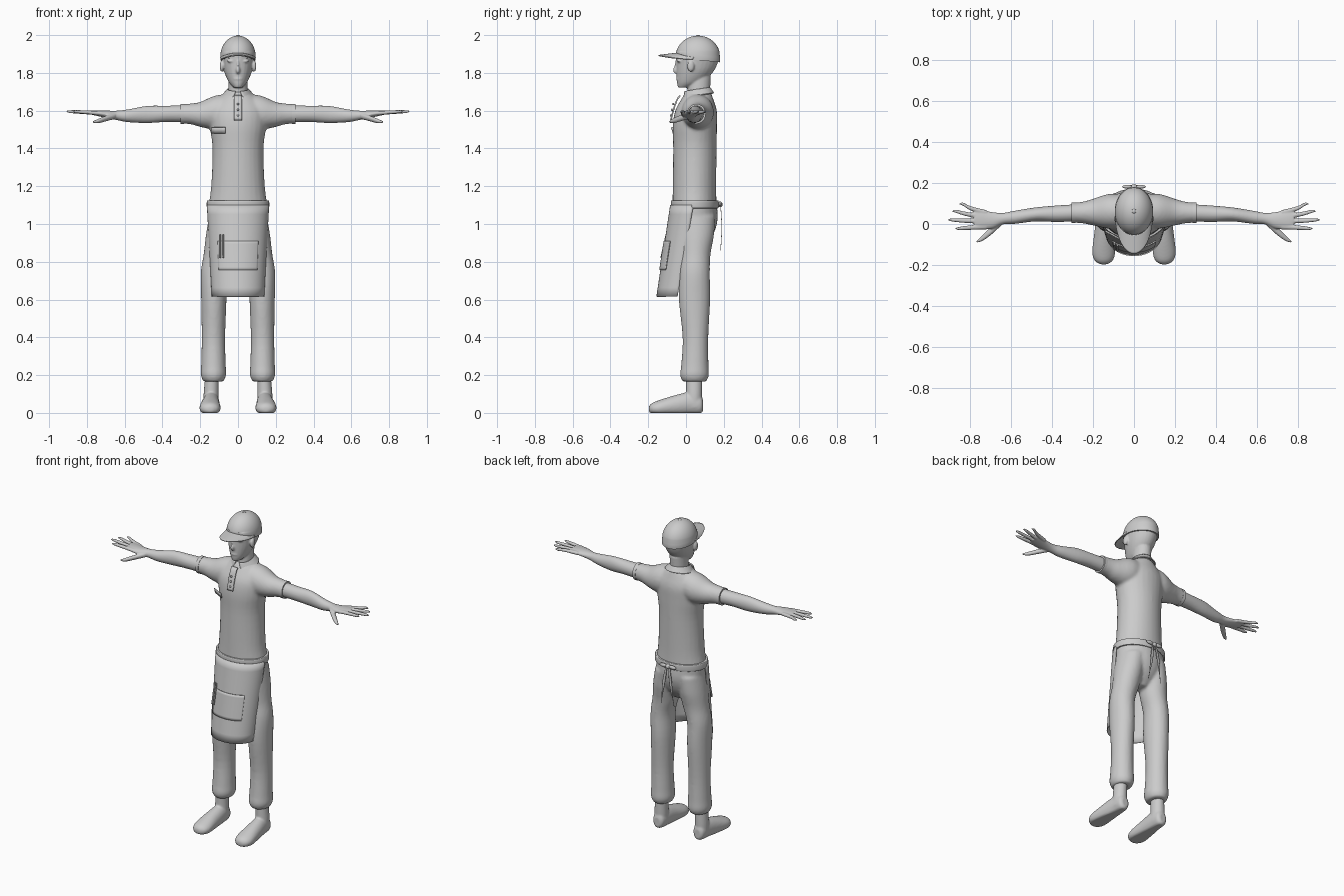
import bpy, bmesh
from math import sin, cos, pi
from mathutils import Vector, Matrix

if "Cube" in bpy.data.objects:
    bpy.data.objects.remove(bpy.data.objects["Cube"])

grey = bpy.data.materials.new("plain grey")
grey.use_nodes = True
COLOUR = (.6, .6, .6, 1)
grey.diffuse_color = COLOUR
grey.node_tree.nodes["Principled BSDF"].inputs["Base Color"].default_value = COLOUR


def finish(name, bm, voxel=0, thick=0):
    """Turn a bmesh into a smooth object, optionally fused or thickened."""
    bmesh.ops.recalc_face_normals(bm, faces=bm.faces)
    mesh = bpy.data.meshes.new(name)
    bm.to_mesh(mesh)
    bm.free()
    ob = bpy.data.objects.new(name, mesh)
    bpy.context.collection.objects.link(ob)
    mesh.materials.append(grey)
    if voxel:
        fuse = ob.modifiers.new("fuse", 'REMESH')
        fuse.mode = 'VOXEL'
        fuse.voxel_size = voxel
        fuse.use_smooth_shade = True
        relax = ob.modifiers.new("relax", 'SMOOTH')
        relax.iterations = 4
    if thick:
        solid = ob.modifiers.new("thickness", 'SOLIDIFY')
        solid.thickness = thick
        solid.offset = 0
    bpy.ops.object.select_all(action='DESELECT')
    ob.select_set(True)
    bpy.context.view_layer.objects.active = ob
    bpy.ops.object.shade_smooth_by_angle(angle=pi / 4)
    return ob


def spline(a, b, c, d, t):
    m, n = (c - a) / 2, (d - b) / 2
    return b + m * t + (3 * (c - b) - 2 * m - n) * t**2 + (2 * (b - c) + m + n) * t**3


def loft(bm, axis, rings, side=1, sides=28, steps=4):
    """Elliptical rings (position, centre 1, centre 2, radius 1, radius 2) along an axis."""
    last = len(rings) - 1
    path = []
    for i in range(last):
        quad = [rings[max(0, min(last, i + k))] for k in (-1, 0, 1, 2)]
        path += [[spline(*v, s / steps) for v in zip(*quad)] for s in range(steps)]
    path.append(rings[last])
    loops = []
    for p, c1, c2, r1, r2 in path:
        loop = []
        for k in range(sides):
            a = 2 * pi * k / sides
            u, v = c1 + r1 * cos(a), c2 + r2 * sin(a)
            x, y, z = {'X': (p, u, v), 'Y': (u, p, v), 'Z': (u, v, p)}[axis]
            loop.append(bm.verts.new((x * side, y, max(z, 0))))
        loops.append(loop)
    for lo, hi in zip(loops, loops[1:]):
        for k in range(sides):
            n = (k + 1) % sides
            bm.faces.new((lo[k], lo[n], hi[n], hi[k]))
    bm.faces.new(loops[0])
    bm.faces.new(loops[-1])


def ball(bm, centre, size):
    bmesh.ops.create_uvsphere(bm, u_segments=20, v_segments=12, radius=1,
                              matrix=Matrix.Translation(centre) @ Matrix.Diagonal((*size, 1)))


def sheet(name, shape, thick=.004, nu=32, nv=10):
    """Thin sheet from a function of u in -1..1 and v in 0..1."""
    bm = bmesh.new()
    rows = [[bm.verts.new(shape(2 * i / nu - 1, j / nv)) for i in range(nu + 1)]
            for j in range(nv + 1)]
    for r, s in zip(rows, rows[1:]):
        for i in range(nu):
            bm.faces.new((r[i], r[i + 1], s[i + 1], s[i]))
    return finish(name, bm, thick=thick)


# Polo shirt: torso fused with both sleeves
bm = bmesh.new()
loft(bm, 'Z', [(1.1, 0, .045, .156, .117), (1.2, 0, .045, .142, .115), (1.4, 0, .047, .135, .115),
               (1.52, 0, .047, .15, .117), (1.6, 0, .053, .15, .11), (1.66, 0, .06, .11, .085),
               (1.7, 0, .065, .06, .065)])
for s in (1, -1):
    loft(bm, 'X', [(.03, .06, 1.6, .08, .09), (.12, .062, 1.59, .085, .09), (.2, .058, 1.58, .065, .066),
                   (.25, .056, 1.583, .053, .055), (.305, .055, 1.583, .048, .051)], s)
finish("polo_shirt", bm, voxel=.009)

# Arms and hands, fingers fused into the palm
for s, label in ((1, "left"), (-1, "right")):
    bm = bmesh.new()
    loft(bm, 'X', [(.27, .055, 1.583, .042, .045), (.38, .05, 1.583, .04, .043), (.48, .047, 1.58, .034, .045),
                   (.58, .033, 1.573, .032, .034), (.64, .026, 1.575, .028, .025),
                   (.69, .018, 1.58, .04, .02), (.75, .02, 1.587, .048, .014), (.78, .024, 1.59, .04, .01)], s)
    # fingers: root y, tip x, tip y
    for root, tip, end in ((.056, .855, .097), (.034, .89, .062), (.012, .91, .02), (-.014, .875, -.022)):
        mid = (root + end) / 2
        loft(bm, 'X', [(.72, root, 1.585, .012, .011), ((.74 + tip) / 2, mid, 1.592, .011, .01),
                       (tip - .02, end, 1.595, .008, .008), (tip, end, 1.596, .002, .002)], s, sides=12)
    loft(bm, 'X', [(.65, .01, 1.572, .02, .016), (.7, -.035, 1.558, .02, .015),
                   (.74, -.068, 1.545, .015, .012), (.77, -.088, 1.54, .004, .004)], s, sides=12)
    finish(label + "_arm", bm, voxel=.004)

# Trousers: pelvis fused with both legs
bm = bmesh.new()
loft(bm, 'Z', [(.87, 0, .05, .05, .04), (.94, 0, .052, .12, .09), (1.02, 0, .052, .15, .115),
               (1.11, 0, .046, .155, .117)])
for s in (1, -1):
    loft(bm, 'Z', [(.165, .13, .045, .052, .062), (.2, .13, .045, .067, .076), (.26, .13, .047, .065, .072),
                   (.4, .13, .05, .062, .068), (.6, .128, .045, .067, .083), (.74, .128, .046, .069, .08),
                   (.84, .106, .05, .076, .08), (.94, .09, .053, .08, .095), (1.04, .075, .05, .078, .105)], s)
finish("trousers", bm, voxel=.009)

# Shoes with ankles
for s, label in ((1, "left"), (-1, "right")):
    bm = bmesh.new()
    loft(bm, 'Y', [(.09, .142, .04, .02, .03), (.075, .142, .045, .036, .05), (.02, .142, .05, .043, .06),
                   (-.06, .146, .038, .05, .055), (-.14, .148, .026, .056, .042),
                   (-.18, .148, .022, .043, .03), (-.197, .148, .02, .016, .014)], s)
    loft(bm, 'Z', [(.03, .142, .04, .04, .045), (.1, .142, .043, .04, .043), (.19, .138, .043, .036, .043)], s)
    finish(label + "_shoe", bm, voxel=.006)

# Head with neck, ears and nose
bm = bmesh.new()
loft(bm, 'Z', [(1.63, 0, .06, .056, .062), (1.69, 0, .066, .052, .06), (1.78, 0, .072, .05, .06)])
loft(bm, 'Z', [(1.722, 0, -.012, .022, .03), (1.75, 0, .02, .048, .068), (1.8, 0, .045, .071, .095),
               (1.85, 0, .058, .083, .109), (1.9, 0, .062, .088, .113), (1.95, 0, .062, .07, .09)])
ball(bm, (0, -.054, 1.815), (.011, .015, .02))
ball(bm, (0, -.05, 1.84), (.007, .01, .03))
ball(bm, (0, -.042, 1.768), (.024, .01, .006))
for s in (1, -1):
    ball(bm, (s * .086, .025, 1.835), (.011, .019, .03))
    ball(bm, (s * .037, -.036, 1.862), (.022, .012, .006))
finish("head", bm, voxel=.005)

# Cap: dome with a sloping rim, top button and curved brim
bm = bmesh.new()
loft(bm, 'Z', [(1.885 + .112 * sin(a), 0, .063, .094 * cos(a), .118 * cos(a))
               for a in [pi * k / 25 for k in range(-1, 13)]], sides=40, steps=2)
for v in bm.verts:
    if v.co.z < 1.91:
        v.co.z -= .1 * (v.co.y - .03)
ball(bm, (0, .063, 1.996), (.011, .011, .005))
finish("cap", bm)


def brim(u, v):
    a = u * pi / 2.1
    x = .09 * sin(a)
    return x, .05 - (.1 + .095 * v) * cos(a), 1.904 - .012 * v - 2.6 * x * x


sheet("cap_brim", brim, thick=.006)


# Collar, open at the front with lowered points
def collar(u, v):
    a = u * (pi - .22 - .3 * v)
    front = (1 - cos(a)) / 2
    return ((.054 + .03 * v) * sin(a), .06 + (.066 + .02 * v) * cos(a),
            1.722 - .02 * front - v * (.03 + .035 * front**3))


sheet("collar", collar, thick=.007)
sheet("placket", lambda u, v: (.02 * u, -.03 - .05 * v**.6, 1.68 - .13 * v), thick=.008, nu=4)
sheet("name_badge", lambda u, v: (-.103 + .037 * u, -.058 + .02 * (-u) + .01 * v, 1.512 - .033 * v), nu=4, nv=2)

bm = bmesh.new()
for k in range(3):
    ball(bm, (0, -.068 - .006 * k, 1.635 - .03 * k), (.006, .006, .006))
finish("shirt_buttons", bm)

# Sleeve hems
bm = bmesh.new()
for s in (1, -1):
    loft(bm, 'X', [(.285, .055, 1.583, .05, .053), (.305, .055, 1.583, .05, .053)], s)
finish("sleeve_hems", bm)


# Half apron wrapped round the front, with pocket and pens
def apron(u, v, lift=0):
    a = u * pi / 2
    return ((.163 - .026 * v + lift) * sin(a), .04 - .085 * v - (.122 - .012 * v + lift) * cos(a),
            1.1 - .485 * v)


sheet("apron", apron)
sheet("apron_pocket", lambda u, v: apron(u * .47, .39 + .32 * v, .005), thick=.006)
bm = bmesh.new()
for x in (-.095, -.08):
    y = apron(x / .24, .45)[1] - .012
    loft(bm, 'Z', [(.82, x, y - .02, .005, .005), (.945, x, y + .008, .005, .005)], sides=10)
finish("pens", bm)

# Apron waistband, bow and hanging ties at the back
bm = bmesh.new()
loft(bm, 'Z', [(1.083, 0, .046, .159, .12), (1.087, 0, .046, .165, .126),
               (1.12, 0, .046, .165, .126), (1.124, 0, .046, .159, .12)], sides=48)
finish("waistband", bm)
bm = bmesh.new()
ball(bm, (0, .18, 1.104), (.016, .014, .015))
for s in (1, -1):
    ball(bm, (s * .032, .182, 1.106), (.026, .009, .012))
finish("apron_bow", bm)
for s, label in ((1, "left"), (-1, "right")):
    sheet(label + "_tie", lambda u, v: (s * (.01 + .035 * v) + .009 * u * sin(pi * min(v + .15, .97)),
                                        .183 + .006 * sin(pi * v), 1.1 - .24 * v), thick=.003, nu=4)
